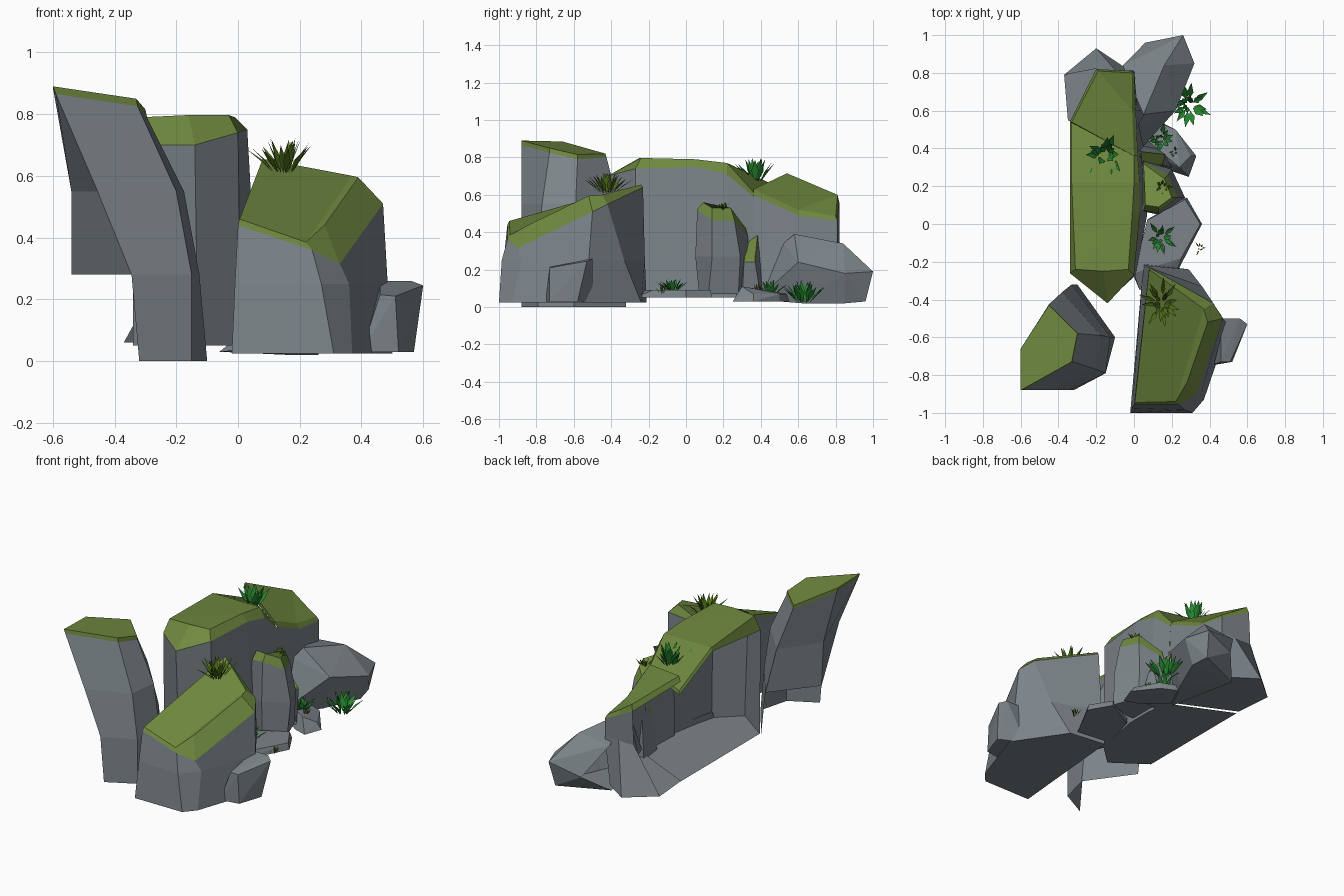
import bpy, bmesh, math, random
from mathutils import Vector

random.seed(4)


def material(name, r, g, b):
    m = bpy.data.materials.new(name)
    m.diffuse_color = (r, g, b, 1)
    return m


STONE = material("stone", .20, .23, .25)
MOSS = material("moss", .16, .25, .05)
LEAF = material("leaf", .02, .25, .03)
DRY = material("dry_grass", .08, .17, .01)


def finish(bm, name, *mats):
    me = bpy.data.meshes.new(name)
    bm.to_mesh(me)
    bm.free()
    for m in mats:
        me.materials.append(m)
    ob = bpy.data.objects.new(name, me)
    bpy.context.collection.objects.link(ob)


def flat(z, *pts):
    return [(x, y, z) for x, y in pts]


def loft(name, *rings, open_sides=(), open_bands=99, floor=True):
    """Stone walls through the rings; the last band and the lid are moss.
    open_sides are left out of the lowest open_bands bands (hollow back)."""
    bm = bmesh.new()
    vs = [[bm.verts.new(p) for p in r] for r in rings]
    n = len(vs[0])
    if floor:
        bm.faces.new(vs[0][::-1])
    for k in range(len(vs) - 1):
        for i in range(n):
            if i in open_sides and k < open_bands:
                continue
            j = (i + 1) % n
            f = bm.faces.new((vs[k][i], vs[k][j], vs[k + 1][j], vs[k + 1][i]))
            f.material_index = int(k == len(vs) - 2)
    top = vs[-1]
    if n % 2:
        bm.faces.new(top).material_index = 1
    else:  # strip of quads across the lid
        for i in range(n // 2 - 1):
            bm.faces.new((top[i], top[i + 1], top[n - 2 - i], top[n - 1 - i])).material_index = 1
    finish(bm, name, STONE, MOSS)


def boulder(name, *pts, hollow_left=False):
    """Grey rock as the convex hull of its corners."""
    bm = bmesh.new()
    for p in pts:
        bm.verts.new(p)
    bmesh.ops.convex_hull(bm, input=bm.verts[:])
    bmesh.ops.dissolve_limit(bm, angle_limit=.05, verts=bm.verts[:], edges=bm.edges[:])
    bmesh.ops.recalc_face_normals(bm, faces=bm.faces[:])
    if hollow_left:
        bm.normal_update()
        bmesh.ops.delete(bm, geom=[f for f in bm.faces if f.normal.x < -.6], context='FACES')
    finish(bm, name, STONE)


def tuft(name, x, y, z, radius, height, count, mat, width):
    """Clump of folded pointed blades leaning outwards."""
    bm = bmesh.new()
    for i in range(count):
        a = math.tau * i / count + random.uniform(-.3, .3)
        out = Vector((math.cos(a), math.sin(a), 0))
        side = Vector((-out.y, out.x, 0)) * width
        reach = random.uniform(.25, 1)
        r, h = radius * reach, height * (1.15 - .5 * reach)
        base = Vector((x, y, z)) + out * r * .3
        mid = base + out * r * .3 + Vector((0, 0, h * .5))
        tip = base + out * r * .75 + Vector((0, 0, h))
        b, m, t, l, rr = [bm.verts.new(p) for p in (
            base, mid - Vector((0, 0, width * .4)), tip, mid + side, mid - side)]
        bm.faces.new((b, m, t, l))
        bm.faces.new((b, rr, t, m))
    finish(bm, name, mat)


# leaning pillar, front left, open underneath and at its lower left
loft("leaning_pillar",
     flat(0, (-.32, -.88), (-.15, -.79), (-.10, -.60), (-.30, -.32), (-.32, -.6)),
     flat(.28, (-.345, -.88), (-.15, -.79), (-.125, -.60), (-.33, -.32), (-.54, -.58)),
     flat(.55, (-.455, -.88), (-.2, -.77), (-.175, -.59), (-.38, -.36), (-.54, -.6)),
     [(-.59, -.88, .865), (-.325, -.73, .825), (-.295, -.58, .79), (-.45, -.425, .80), (-.595, -.655, .86)],
     [(-.60, -.88, .89), (-.33, -.73, .85), (-.30, -.58, .815), (-.45, -.43, .82), (-.60, -.66, .885)],
     open_sides=(3, 4), open_bands=1, floor=False)

# sloping block, front right
loft("front_block",
     flat(.025, (-.02, -1), (.31, -1), (.37, -.93), (.50, -.55), (.29, -.24), (.05, -.21)),
     flat(.25, (-.01, -.975), (.27, -.985), (.36, -.88), (.485, -.52), (.36, -.33), (.065, -.22)),
     [(0, -.955, .44), (.24, -.955, .36), (.33, -.90, .315), (.47, -.50, .51), (.42, -.42, .55), (.08, -.23, .64)],
     [(.005, -.945, .46), (.22, -.94, .385), (.28, -.84, .44), (.39, -.52, .595), (.37, -.45, .60), (.08, -.24, .655)])

# long main ridge, hollow on the left
loft("main_ridge",
     flat(.05, (.01, -.27), (.07, .05), (.07, .22), (.05, .36), (-.34, .54), (-.34, .22), (-.34, -.25), (-.13, -.40)),
     [(0, -.27, .74), (.03, .05, .75), (.03, .22, .71), (.02, .36, .59),
      (-.34, .55, .60), (-.34, .22, .75), (-.34, -.26, .70), (-.14, -.42, .70)],
     [(-.03, -.24, .797), (-.01, .05, .79), (0, .22, .77), (0, .36, .615),
      (-.33, .54, .62), (-.33, .22, .77), (-.31, -.24, .79), (-.16, -.25, .797)],
     open_sides=(3, 4, 5), open_bands=1)

# mossy block behind the ridge, hollow on the left, flared foot at the back
loft("rear_ridge",
     flat(.06, (.05, .36), (.05, .60), (-.05, .83), (-.2, .93), (-.37, .79), (-.35, .55)),
     flat(.35, (.03, .36), (.02, .60), (0, .81), (-.1, .815), (-.21, .82), (-.34, .54)),
     [(.02, .36, .60), (.01, .60, .49), (0, .81, .46), (-.1, .815, .51), (-.2, .82, .56), (-.34, .54, .68)],
     [(0, .36, .63), (-.01, .60, .52), (-.01, .80, .485), (-.1, .805, .54), (-.19, .81, .60), (-.33, .54, .715)],
     open_sides=(4, 5), open_bands=2)

# standing stone and its small neighbour
loft("standing_stone",
     flat(.07, (.02, .08), (.12, .07), (.26, .12), (.20, .28), (.03, .34)),
     flat(.27, (.03, .07), (.13, .05), (.27, .14), (.20, .29), (.04, .34)),
     [(.05, .07, .51), (.13, .06, .52), (.23, .14, .465), (.18, .26, .46), (.05, .33, .38)],
     [(.06, .10, .56), (.13, .09, .56), (.20, .14, .53), (.16, .24, .53), (.05, .32, .42)])
loft("wedge_stone",
     flat(.05, (.02, .26), (.20, .30), (.12, .40), (0, .42)),
     [(.04, .29, .29), (.15, .31, .24), (.165, .37, .24), (.04, .385, .36)],
     [(.04, .295, .32), (.145, .315, .26), (.16, .368, .255), (.04, .383, .385)])

# grey rocks
boulder("side_rock", (.60, -.53, .245), (.56, -.50, .26), (.46, -.50, .26), (.46, -.73, .215), (.51, -.73, .21),
        (.57, -.58, .03), (.52, -.73, .03), (.40, -.75, .03), (.42, -.5, .03))
boulder("rear_rock", (.02, .52, .34), (.05, .58, .39), (.16, .84, .34), (-.06, .84, .32), (.26, 1, .19),
        (.32, .85, .18), (.22, .60, .24), (.14, .96, .16), (.06, .96, .13), (.24, .96, .03),
        (.26, .85, .02), (.16, .62, .02), (.02, .38, .04), (-.06, .83, .03), hollow_left=True)
boulder("flat_slab", *flat(.09, (0, -.26), (.07, .02), (.27, .13), (.35, 0), (.25, -.18), (.04, -.24)),
        *flat(.05, (0, -.28), (.08, .03), (.28, .14), (.36, 0), (.26, -.19), (.22, -.27), (.03, -.35)))
boulder("small_slab", *flat(.07, (.05, .46), (.12, .54), (.22, .50), (.30, .36), (.22, .29)), (.24, .30, .11),
        *flat(.03, (.05, .40), (.12, .55), (.22, .50), (.33, .36), (.29, .25), (.2, .28)))

# grass and leaf tufts
for i, t in enumerate([
        (.15, -.42, .61, .14, .11, 26, DRY, .012),
        (-.15, .37, .67, .13, .13, 20, LEAF, .020),
        (.15, .20, .51, .06, .05, 14, DRY, .008),
        (.14, -.07, .085, .10, .07, 16, LEAF, .011),
        (.35, -.13, .07, .04, .055, 8, DRY, .004),
        (.14, .45, .065, .09, .08, 16, LEAF, .012),
        (.21, .38, .08, .04, .05, 8, DRY, .004),
        (.29, .63, .025, .13, .12, 20, LEAF, .017)]):
    tuft(f"grass_tuft_{i + 1}", *t)
